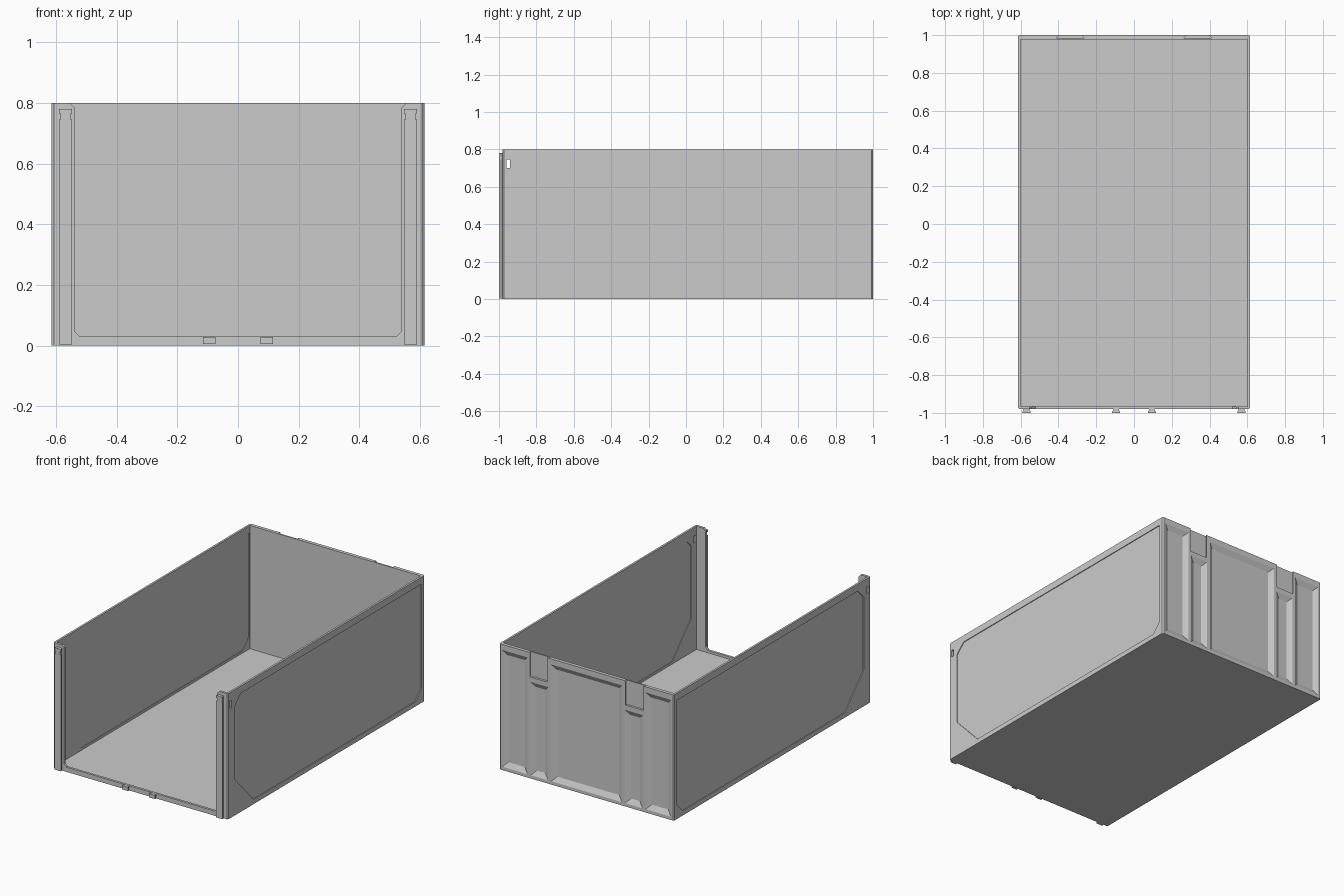
import bpy, bmesh

if "Cube" in bpy.data.objects:
    bpy.data.objects.remove(bpy.data.objects["Cube"])


def loft(name, ring_a, ring_b):
    """Closed solid between two matching rings of 3D points."""
    bm = bmesh.new()
    a = [bm.verts.new(p) for p in ring_a]
    b = [bm.verts.new(p) for p in ring_b]
    n = len(a)
    bm.faces.new(a)
    bm.faces.new(b)
    for i in range(n):
        j = (i + 1) % n
        bm.faces.new((a[i], a[j], b[j], b[i]))
    bmesh.ops.recalc_face_normals(bm, faces=bm.faces)
    me = bpy.data.meshes.new(name)
    bm.to_mesh(me)
    bm.free()
    ob = bpy.data.objects.new(name, me)
    bpy.context.collection.objects.link(ob)
    return ob


def prism(name, pts, axis, lo, hi):
    """Extrude a 2D profile along x, y or z."""
    put = {'x': lambda u, v, w: (w, u, v),
           'y': lambda u, v, w: (u, w, v),
           'z': lambda u, v, w: (u, v, w)}[axis]
    return loft(name, [put(u, v, lo) for u, v in pts], [put(u, v, hi) for u, v in pts])


def rect(u0, u1, v0, v1):
    return [(u0, v0), (u1, v0), (u1, v1), (u0, v1)]


def cut(ob, cutter):
    """Subtract the cutter, bake the result and remove the cutter."""
    m = ob.modifiers.new("cut", 'BOOLEAN')
    m.operation = 'DIFFERENCE'
    m.solver = 'EXACT'
    m.object = cutter
    dg = bpy.context.evaluated_depsgraph_get()
    dg.update()
    me = bpy.data.meshes.new_from_object(ob.evaluated_get(dg))
    ob.modifiers.clear()
    ob.data = me
    bpy.data.objects.remove(cutter)


# Drawer body with chamfered vertical corners
X, Y0, Y1, H, C = 0.615, -0.98, 1.0, 0.8, 0.008
plan = [(-X + C, Y0), (X - C, Y0), (X, Y0 + C), (X, Y1 - C),
        (X - C, Y1), (-X + C, Y1), (-X, Y1 - C), (-X, Y0 + C)]
body = prism("drawer_body", plan, 'z', 0, H)

# Cavity and open front
cut(body, prism("cavity", rect(-0.602, 0.602, -0.965, 0.978), 'z', 0.015, 1))
half = [(0.522, 0.03), (0.54, 0.048), (0.54, 0.785), (0.555, 0.801), (0.555, 0.9)]
opening = half + [(-x, z) for x, z in reversed(half)]
cut(body, prism("front_opening", opening, 'y', -1.1, -0.95))

# Shallow side panels, outside and inside
panel = [(-0.72, 0.03), (0.91, 0.03), (0.968, 0.09), (0.968, 0.755),
         (-0.85, 0.755), (-0.91, 0.695), (-0.91, 0.23)]
for s in (-1, 1):
    cut(body, prism("outer_panel", panel, 'x', s * 0.610, s * 0.7))
    cut(body, prism("inner_panel", panel, 'x', s * 0.5, s * 0.605))

# Latch holes through both side walls
cut(body, prism("latch_hole", rect(-0.96, -0.942, 0.70, 0.745), 'x', -0.8, 0.8))

# Sloped recesses in the back wall
recesses = [(-0.25, 0.25, 0.765)]
for s in (-1, 1):
    for a, b, top in ((0.27, 0.395, 0.615), (0.415, 0.595, 0.765)):
        recesses.append((min(s * a, s * b), max(s * a, s * b), top))
for x0, x1, top in recesses:
    def ring(y, d):
        return [(x, y, z) for x, z in rect(x0 + d, x1 - d, 0.02 + d, top - d)]
    cut(body, loft("back_recess", ring(1.002, -0.003), ring(0.983, 0.032)))

# Dovetail notches at the top of the back wall
for s in (-1, 1):
    notch = [(s * 0.275, 1.01), (s * 0.40, 1.01), (s * 0.40, 0.995),
             (s * 0.41, 0.986), (s * 0.265, 0.986), (s * 0.275, 0.995)]
    cut(body, prism("back_notch", notch, 'z', 0.645, 0.9))


def dovetail(cx, w):
    """Plan profile, narrow at the body and wide at the front."""
    h = w / 2
    return [(cx - h + 0.007, -0.978), (cx + h - 0.007, -0.978), (cx + h - 0.006, -0.985),
            (cx + h, -0.994), (cx + h, -1.0), (cx - h, -1.0),
            (cx - h, -0.994), (cx - h + 0.006, -0.985)]


# Front rails with a small catch near the top, and bottom pegs
for s, side in ((-1, "left"), (1, "right")):
    rail = prism(side + "_front_rail", dovetail(s * 0.569, 0.044), 'z', 0.004, 0.78)
    for e in (-1, 1):
        x = s * 0.569 + e * 0.024
        cut(rail, prism("catch", rect(x - 0.007, x + 0.007, -1.01, -0.98), 'z', 0.745, 0.765))
    prism(side + "_bottom_peg", dovetail(s * 0.095, 0.042), 'z', 0.005, 0.029)
